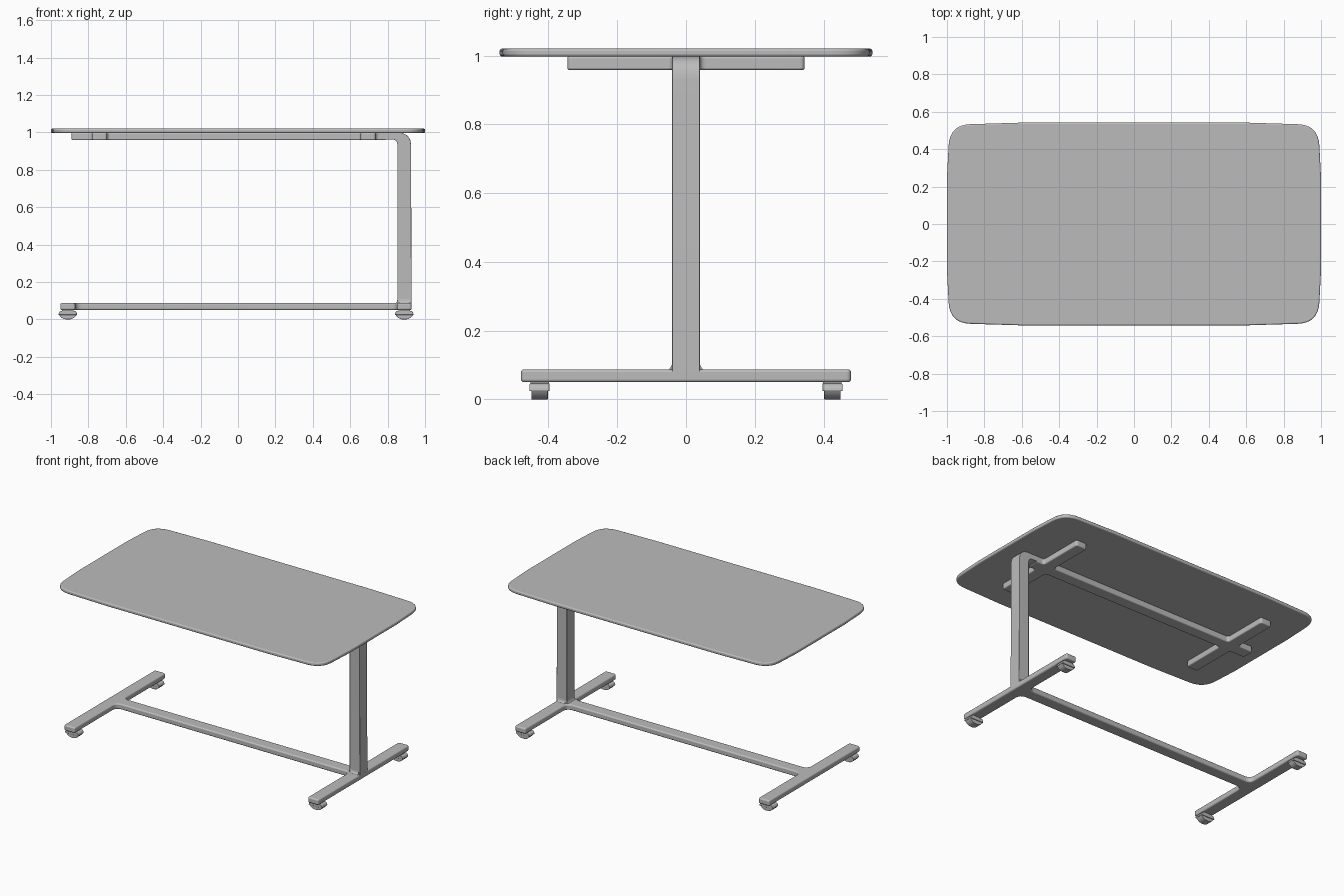
import bpy, bmesh
from mathutils import Vector

if "Cube" in bpy.data.objects:
    bpy.data.objects.remove(bpy.data.objects["Cube"], do_unlink=True)

grey = bpy.data.materials.new("light_grey")
grey.use_nodes = True
colour = (0.5, 0.5, 0.5, 1)
grey.diffuse_color = colour
grey.node_tree.nodes["Principled BSDF"].inputs["Base Color"].default_value = colour


def rounded(points, steps=8):
    """Round each corner (a, b, cut), where cut is the distance trimmed from it."""
    out = []
    for i, (a, b, cut) in enumerate(points):
        p = Vector((a, b))
        if not cut:
            out.append(p)
            continue
        before = Vector(points[i - 1][:2])
        after = Vector(points[(i + 1) % len(points)][:2])
        start = p + (before - p).normalized() * cut
        end = p + (after - p).normalized() * cut
        for k in range(steps + 1):
            t = k / steps
            out.append(start * (1 - t) ** 2 + p * 2 * t * (1 - t) + end * t * t)
    return out


def prism(name, points, axis, low, high, bevel):
    """Extrude a rounded outline along an axis and soften its edges."""
    place = {"x": lambda a, b, h: (h, a, b),
             "y": lambda a, b, h: (a, h, b),
             "z": lambda a, b, h: (a, b, h)}[axis]
    outline = rounded(points)
    bm = bmesh.new()
    ends = [[bm.verts.new(place(p.x, p.y, h)) for p in outline] for h in (low, high)]
    for ring in ends:
        bm.faces.new(ring)
    n = len(outline)
    for i in range(n):
        j = (i + 1) % n
        bm.faces.new((ends[0][i], ends[0][j], ends[1][j], ends[1][i]))
    bmesh.ops.recalc_face_normals(bm, faces=bm.faces)
    mesh = bpy.data.meshes.new(name)
    bm.to_mesh(mesh)
    bm.free()
    mesh.materials.append(grey)
    obj = bpy.data.objects.new(name, mesh)
    bpy.context.collection.objects.link(obj)
    if bevel:
        mod = obj.modifiers.new("soft_edges", "BEVEL")
        mod.width = bevel
        mod.segments = 3
        mod.limit_method = "ANGLE"
    bpy.ops.object.select_all(action="DESELECT")
    obj.select_set(True)
    bpy.context.view_layer.objects.active = obj
    bpy.ops.object.shade_smooth_by_angle()
    return obj


def mirrored(half):
    """Complete an outline by reflecting its upper half across b = 0."""
    return half + [(a, -b, c) for a, b, c in reversed(half)]


# Table top with faintly bowed sides
prism("table_top", mirrored([
    (1.0, 0.25, 0), (0.985, 0.53, 0.11), (0.6, 0.542, 0),
    (-0.6, 0.542, 0), (-0.985, 0.53, 0.11), (-1.0, 0.25, 0)]),
    "z", 0.997, 1.02, 0.007)

# Base: two long feet bars joined by a beam, filleted at the joints
W = 0.04
prism("base_frame", mirrored([
    (0.928, 0.48, 0.015), (0.85, 0.48, 0.015), (0.85, W, 0.04),
    (-0.87, W, 0.04), (-0.87, 0.48, 0.015), (-0.95, 0.48, 0.015)]),
    "z", 0.05, 0.087, 0.008)

# Support frame below the top: beam with two crossbars
prism("top_support_frame", mirrored([
    (0.79, W, 0.01), (0.736, W, 0.02), (0.736, 0.345, 0.015),
    (0.656, 0.345, 0.015), (0.656, W, 0.02), (-0.7, W, 0.02),
    (-0.7, 0.345, 0.015), (-0.78, 0.345, 0.015), (-0.78, W, 0.02),
    (-0.89, W, 0.015)]),
    "z", 0.958, 0.998, 0.006)

# Column bending over into the support beam
prism("column_and_arm", [
    (0.928, 0.06, 0), (0.925, 0.998, 0.07), (0.7, 0.998, 0),
    (0.7, 0.962, 0), (0.852, 0.962, 0.03), (0.852, 0.08, 0.03),
    (0.82, 0.08, 0), (0.82, 0.06, 0)],
    "y", -W, W, 0.008)

# Flared root of the column
prism("column_root", [
    (-0.07, 0.06, 0), (0.07, 0.06, 0), (0.07, 0.083, 0), (W, 0.083, 0.028),
    (W, 0.15, 0), (-W, 0.15, 0), (-W, 0.083, 0.028), (-0.07, 0.083, 0)],
    "x", 0.86, 0.92, 0)

# Four lens-shaped feet, each with a wide upper and narrower lower half
for side, x in (("left", 0.889), ("right", -0.91)):
    for end, sign in (("front", -1), ("back", 1)):
        y = sign * 0.426
        prism(f"{end}_{side}_foot_upper", [
            (x - 0.05, 0.024, 0.004), (x + 0.05, 0.024, 0.004),
            (x + 0.045, 0.046, 0.015), (x - 0.045, 0.046, 0.015)],
            "y", y - 0.029, y + 0.029, 0.002)
        prism(f"{end}_{side}_foot_lower", [
            (x - 0.048, 0.026, 0), (x - 0.03, 0, 0.025),
            (x + 0.03, 0, 0.025), (x + 0.048, 0.026, 0)],
            "y", y - 0.024, y + 0.024, 0.002)
        prism(f"{end}_{side}_foot_neck", [
            (x - 0.03, 0.04, 0), (x + 0.03, 0.04, 0),
            (x + 0.03, 0.055, 0), (x - 0.03, 0.055, 0)],
            "y", y - 0.027, y + 0.027, 0)
